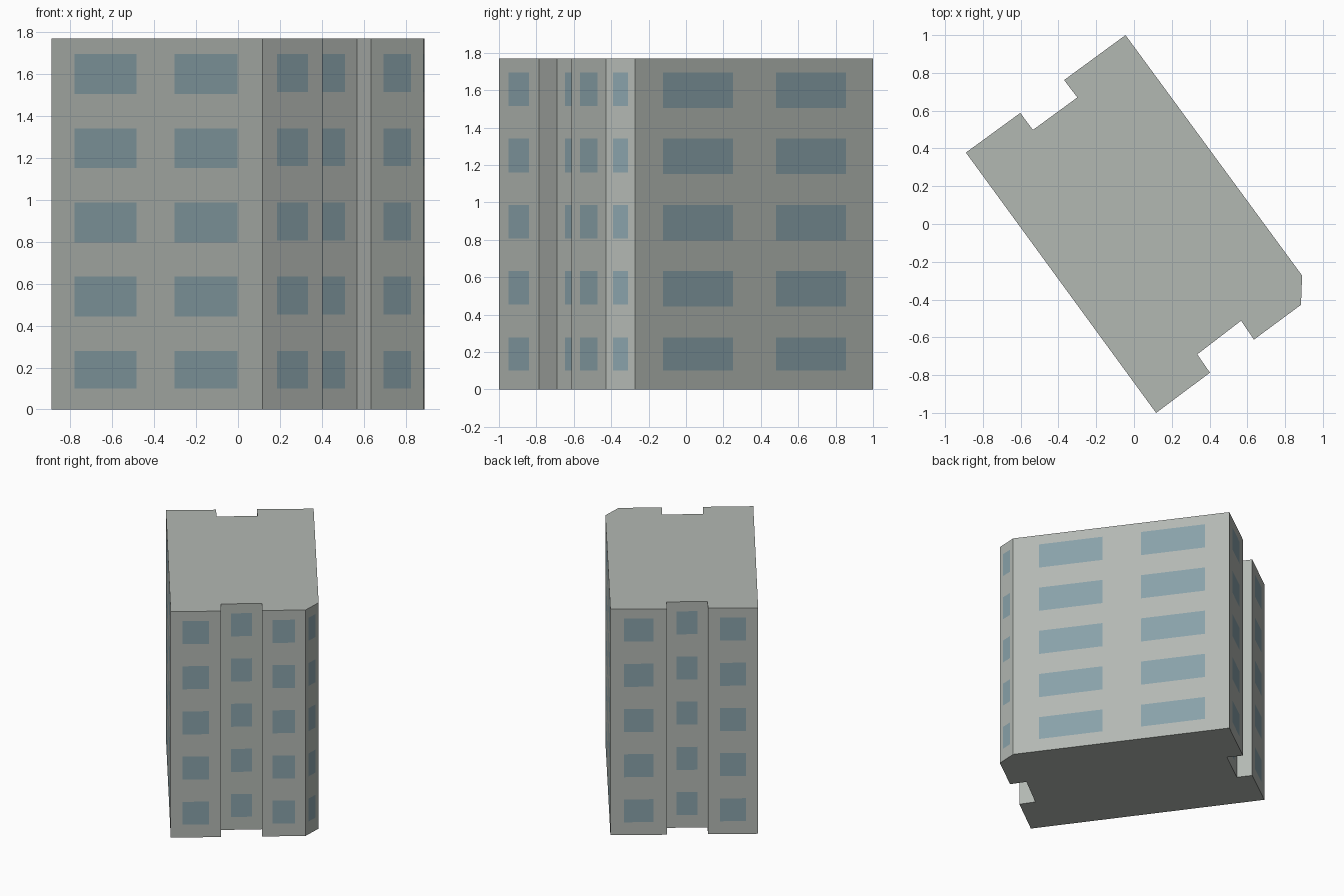
import bpy
import bmesh
from mathutils import Vector

if "Cube" in bpy.data.objects:
    bpy.data.objects.remove(bpy.data.objects["Cube"], do_unlink=True)

HEIGHT = 1.77
FLOORS = 5
FLOOR = HEIGHT / FLOORS

# Footprint, counter-clockwise from the left corner
FOOTPRINT = [Vector(p) for p in [
    (-0.89, 0.378), (0.117, -1), (0.402, -0.787), (0.335, -0.69), (0.567, -0.512),
    (0.635, -0.612), (0.884, -0.428), (0.89, -0.273), (-0.045, 1),
    (-0.37, 0.762), (-0.3, 0.67), (-0.535, 0.498), (-0.602, 0.588)]]

# Window spans along each wall, as fractions of its length
LONG_FRONT = [(0.11, 0.402), (0.583, 0.882)]
LONG_BACK = [(0.118, 0.412), (0.592, 0.886)]
SHORT = [(0.24, 0.76)]
WINDOWS = {0: LONG_FRONT, 1: SHORT, 3: SHORT, 5: SHORT, 6: SHORT,
           7: LONG_BACK, 8: SHORT, 10: SHORT, 12: SHORT}


def material(name, colour):
    mat = bpy.data.materials.new(name)
    mat.use_nodes = True
    mat.diffuse_color = (*colour, 1)
    mat.node_tree.nodes["Principled BSDF"].inputs["Base Color"].default_value = (*colour, 1)
    return mat


def window_rows(is_long):
    """Sill and head heights for each storey."""
    sill = 0.089 if is_long else 0.099
    return [(max(i * FLOOR + sill, 0.1), i * FLOOR + 0.279) for i in range(FLOORS)]


def wall_faces(bm, start, normal):
    return [f for f in bm.faces if f.normal.dot(normal) > 0.999
            and all(abs((v.co - start).dot(normal)) < 1e-4 for v in f.verts)]


def within(value, spans):
    return any(low < value < high for low, high in spans)


# Solid tower block raised from the footprint
bm = bmesh.new()
base = bm.faces.new([bm.verts.new((p.x, p.y, 0)) for p in FOOTPRINT])
raised = bmesh.ops.extrude_face_region(bm, geom=[base], use_keep_orig=True)
tops = [e for e in raised["geom"] if isinstance(e, bmesh.types.BMVert)]
bmesh.ops.translate(bm, verts=tops, vec=(0, 0, HEIGHT))
bmesh.ops.recalc_face_normals(bm, faces=bm.faces)

# Cut flush windows into each wall and colour the panes
for index, spans in WINDOWS.items():
    start = FOOTPRINT[index].to_3d()
    run = FOOTPRINT[(index + 1) % len(FOOTPRINT)].to_3d() - start
    along = run.normalized()
    normal = along.cross(Vector((0, 0, 1)))
    rows = window_rows(len(spans) > 1)
    cuts = [(start + run * u, along) for span in spans for u in span]
    cuts += [(Vector((start.x, start.y, z)), Vector((0, 0, 1))) for row in rows for z in row]
    for point, direction in cuts:
        faces = wall_faces(bm, start, normal)
        edges = {e for f in faces for e in f.edges}
        verts = {v for f in faces for v in f.verts}
        bmesh.ops.bisect_plane(bm, geom=faces + list(edges) + list(verts), dist=1e-5,
                               plane_co=point, plane_no=direction)
        bm.normal_update()
    for face in wall_faces(bm, start, normal):
        centre = face.calc_center_bounds()
        u = (centre - start).dot(along) / run.length
        if within(u, spans) and within(centre.z, rows):
            face.material_index = 1

mesh = bpy.data.meshes.new("apartment_block")
bm.to_mesh(mesh)
bm.free()
mesh.materials.append(material("concrete grey", (0.45, 0.48, 0.45)))
mesh.materials.append(material("window blue", (0.25, 0.36, 0.40)))
block = bpy.data.objects.new("apartment_block", mesh)
bpy.context.collection.objects.link(block)
